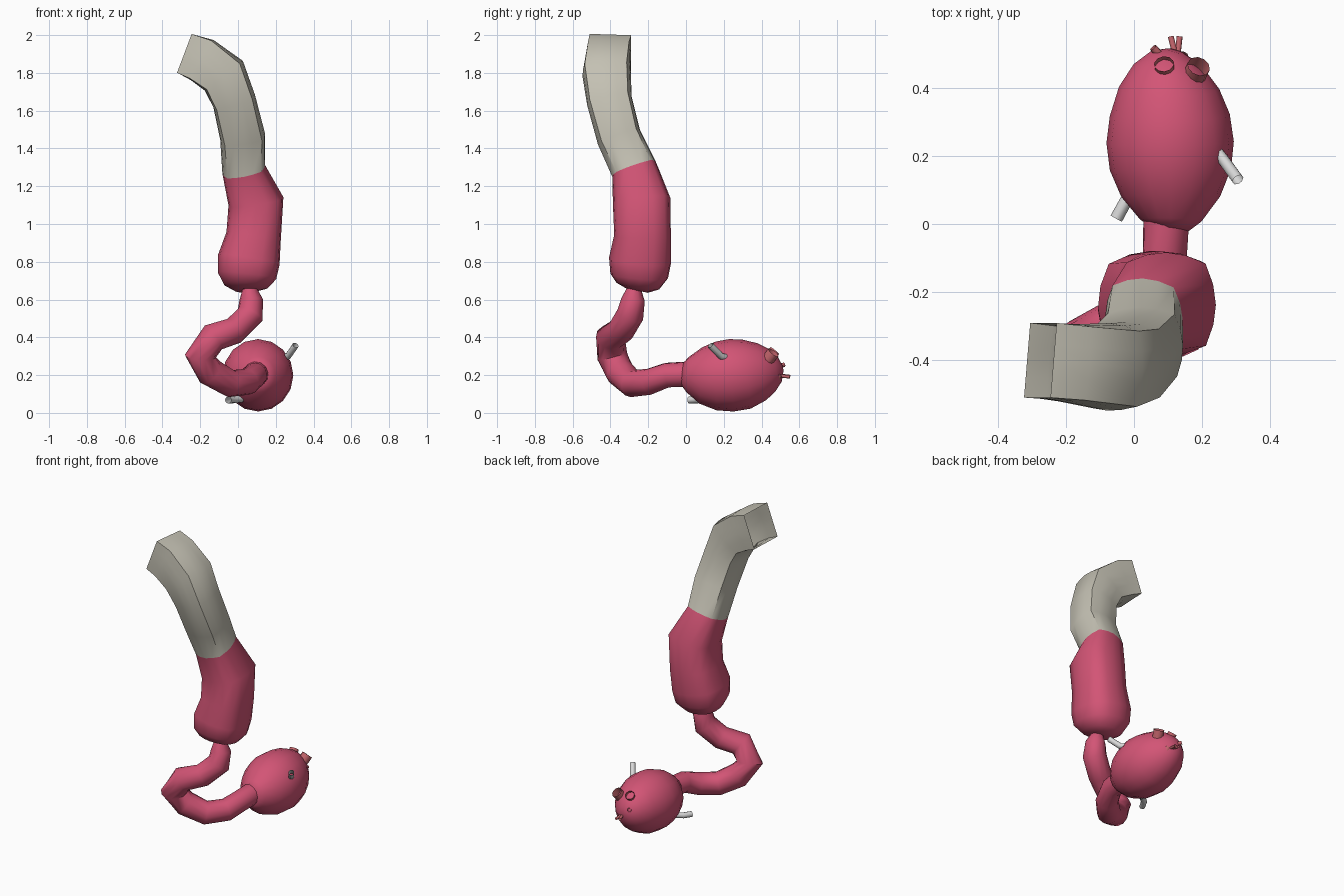
import bpy, bmesh, math
from mathutils import Vector


def material(name, rgb):
    m = bpy.data.materials.new(name)
    m.diffuse_color = (*rgb, 1)
    return m


RED = material("rose red", (0.65, 0.09, 0.18))
BONE = material("warm grey", (0.55, 0.53, 0.45))
PALE = material("pale grey", (0.68, 0.68, 0.68))
DUSK = material("dusky pink", (0.55, 0.13, 0.15))


def loft(name, rings, sides, mats, start_u, split=0, caps=(False, False)):
    """Skin rings of (x, y, z, radius_u, radius_v, squareness) along a path.
    Faces after ring number `split` take the last material."""
    bm = bmesh.new()
    pts = [Vector(r[:3]) for r in rings]
    u = Vector(start_u)
    loops = []
    for i, r in enumerate(rings):
        a, b = pts[max(i - 1, 0)], pts[min(i + 1, len(pts) - 1)]
        t = (b - a).normalized()
        u = (u - t * u.dot(t)).normalized()
        v = t.cross(u)
        loop = []
        for k in range(sides):
            ang = 2 * math.pi * k / sides
            c, s = math.cos(ang), math.sin(ang)
            f = 1 + r[5] * (1 / max(abs(c), abs(s)) - 1)
            loop.append(bm.verts.new(pts[i] + u * c * f * r[3] + v * s * f * r[4]))
        loops.append(loop)
    for i in range(len(loops) - 1):
        for k in range(sides):
            n = (k + 1) % sides
            f = bm.faces.new((loops[i][k], loops[i][n], loops[i + 1][n], loops[i + 1][k]))
            f.material_index = len(mats) - 1 if i >= split else 0
    for use, loop in zip(caps, (loops[0], loops[-1])):
        if use:
            bm.faces.new(loop).material_index = len(mats) - 1
    bmesh.ops.recalc_face_normals(bm, faces=bm.faces[:])
    for f in bm.faces:
        f.smooth = True
    me = bpy.data.meshes.new(name)
    bm.to_mesh(me)
    bm.free()
    for m in mats:
        me.materials.append(m)
    ob = bpy.data.objects.new(name, me)
    bpy.context.collection.objects.link(ob)
    bpy.ops.object.select_all(action='DESELECT')
    bpy.context.view_layer.objects.active = ob
    ob.select_set(True)
    bpy.ops.object.shade_smooth_by_angle(angle=math.radians(50))
    return ob


def pipe(name, path, radius, mat, sides=8):
    return loft(name, [(*p, radius, radius, 0) for p in path], sides, [mat], (0.3, 0.2, 1))


# Large tube: open square mouth, grey upper half, red lower half
loft("large_tube", [
    (-0.275, -0.400, 1.900, 0.110, 0.110, 1.0),
    (-0.190, -0.408, 1.868, 0.115, 0.122, 0.8),
    (-0.075, -0.420, 1.785, 0.128, 0.128, 0.55),
    (-0.020, -0.405, 1.650, 0.120, 0.115, 0.5),
    (0.025, -0.355, 1.460, 0.118, 0.120, 0.4),
    (0.030, -0.275, 1.290, 0.122, 0.115, 0.3),
    (0.095, -0.235, 1.120, 0.153, 0.147, 0.3),
    (0.083, -0.230, 0.940, 0.150, 0.145, 0.3),
    (0.057, -0.243, 0.810, 0.165, 0.165, 0.25),
    (0.048, -0.248, 0.725, 0.153, 0.155, 0.25),
    (0.042, -0.255, 0.672, 0.115, 0.118, 0.2),
    (0.042, -0.260, 0.648, 0.060, 0.060, 0.0)],
    16, [BONE, RED], (0, 1, 0), split=5, caps=(False, True))

# Thin tube: loops from the large tube down to the bulb
thin = [(0.060, -0.275, 0.665, 0.035), (0.070, -0.280, 0.600, 0.062),
        (0.065, -0.295, 0.520, 0.073), (-0.020, -0.345, 0.435, 0.072),
        (-0.130, -0.400, 0.400, 0.078), (-0.200, -0.390, 0.300, 0.082),
        (-0.145, -0.350, 0.215, 0.078), (-0.040, -0.285, 0.155, 0.073),
        (0.050, -0.195, 0.165, 0.070), (0.090, -0.100, 0.200, 0.066),
        (0.095, 0.020, 0.205, 0.068)]
loft("thin_tube", [(x, y, z, r, r, 0) for x, y, z, r in thin],
     12, [RED], (1, 0, 0), caps=(True, True))

# Egg-shaped bulb: centre x, y, z, half width, half height
bulb = [(0.105, -0.015, 0.205, 0.055, 0.065), (0.108, 0.010, 0.203, 0.090, 0.095),
        (0.108, 0.080, 0.198, 0.145, 0.150), (0.107, 0.160, 0.196, 0.178, 0.182),
        (0.106, 0.240, 0.199, 0.187, 0.192), (0.105, 0.320, 0.205, 0.176, 0.184),
        (0.103, 0.400, 0.218, 0.147, 0.153), (0.108, 0.455, 0.226, 0.110, 0.115),
        (0.115, 0.490, 0.232, 0.070, 0.073), (0.120, 0.508, 0.235, 0.025, 0.025)]
loft("bulb", [(*b, 0) for b in bulb], 16, [RED], (1, 0, 0), caps=(True, True))

# Pale side pipes
pipe("upper_side_pipe", [(0.225, 0.235, 0.288), (0.265, 0.185, 0.300), (0.305, 0.130, 0.358)], 0.018, PALE)
pipe("lower_side_pipe", [(0.020, 0.100, 0.075), (-0.025, 0.065, 0.070), (-0.052, 0.016, 0.068)], 0.019, PALE)

# Short open vessels around the bulb tip
pipe("left_vessel", [(0.095, 0.425, 0.275), (0.088, 0.470, 0.330)], 0.029, DUSK, 10)
pipe("right_vessel", [(0.170, 0.420, 0.265), (0.190, 0.463, 0.320)], 0.034, DUSK, 10)
pipe("lower_vessel", [(0.150, 0.415, 0.110), (0.148, 0.455, 0.145), (0.140, 0.490, 0.205)], 0.020, DUSK)
pipe("small_vessel", [(0.090, 0.480, 0.240), (0.056, 0.518, 0.255)], 0.012, DUSK)
for side, x0, x1, z in (("left", 0.128, 0.108, 0.193), ("right", 0.125, 0.134, 0.190)):
    pipe(side + "_thin_vessel", [(x0, 0.470, 0.205), ((x0 + x1) / 2, 0.510, z + 0.005), (x1, 0.550, z)], 0.009, DUSK)
